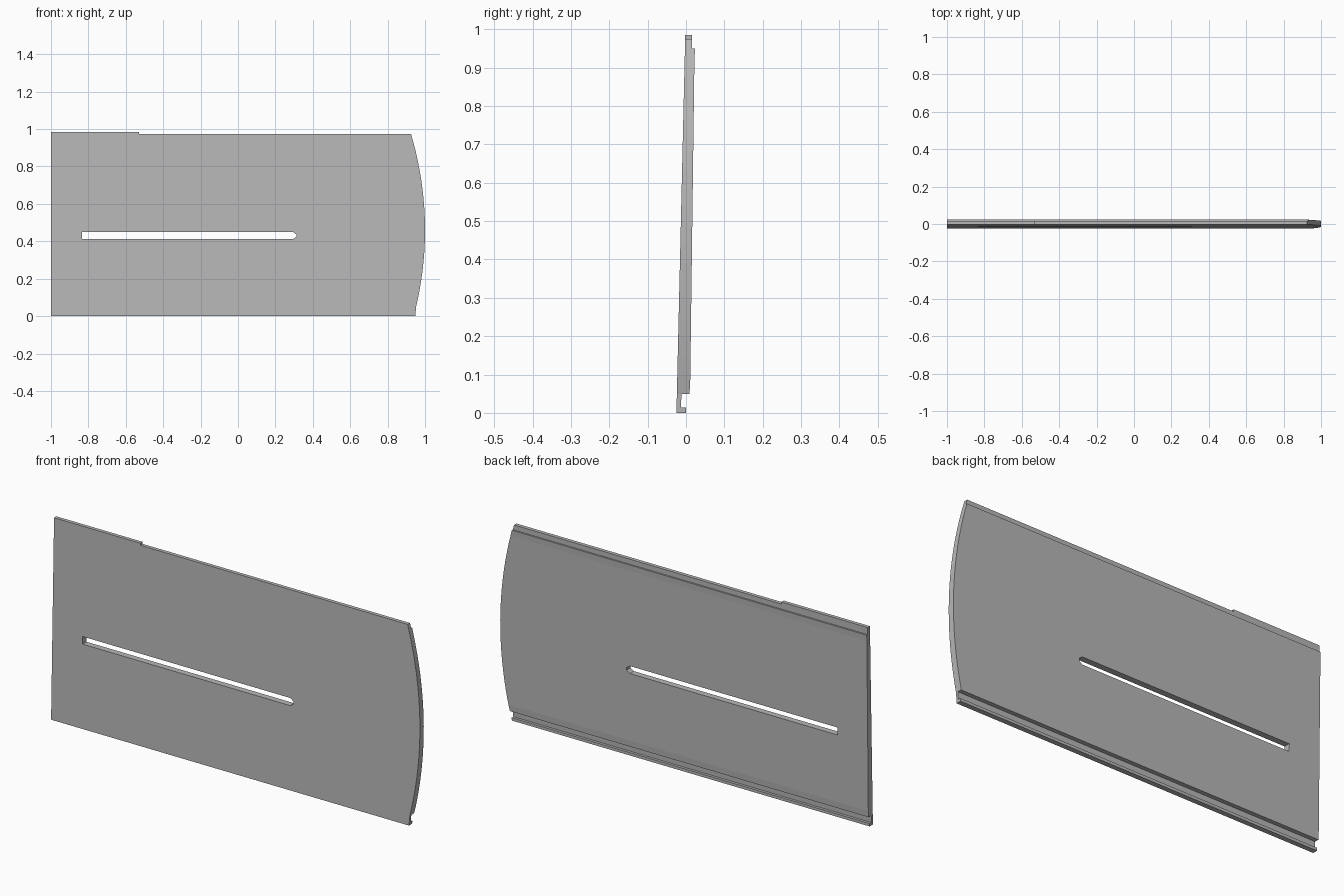
import bpy
import bmesh
from mathutils import Vector

if "Cube" in bpy.data.objects:
    bpy.data.objects.remove(bpy.data.objects["Cube"], do_unlink=True)

grey = bpy.data.materials.new("panel_grey")
grey.use_nodes = True
colour = (0.48, 0.48, 0.48, 1)
grey.diffuse_color = colour
grey.node_tree.nodes["Principled BSDF"].inputs["Base Color"].default_value = colour


def prism(name, points, offset):
    """Extrude a closed polygon along an offset vector."""
    bm = bmesh.new()
    face = bm.faces.new([bm.verts.new(p) for p in points])
    result = bmesh.ops.extrude_face_region(bm, geom=[face])
    moved = [v for v in result["geom"] if isinstance(v, bmesh.types.BMVert)]
    bmesh.ops.translate(bm, vec=Vector(offset), verts=moved)
    bmesh.ops.recalc_face_normals(bm, faces=bm.faces)
    mesh = bpy.data.meshes.new(name)
    bm.to_mesh(mesh)
    bm.free()
    mesh.materials.append(grey)
    obj = bpy.data.objects.new(name, mesh)
    bpy.context.collection.objects.link(obj)
    return obj


def cut(target, cutter, operation):
    mod = target.modifiers.new(cutter.name, "BOOLEAN")
    mod.operation = operation
    mod.solver = "EXACT"
    mod.object = cutter
    cutter.hide_render = True
    bpy.context.view_layer.objects.active = target
    bpy.ops.object.modifier_apply(modifier=mod.name)
    bpy.data.objects.remove(cutter, do_unlink=True)


# Leaning cross-section with a top rebate and a bottom groove
section = [(-0.025, 0), (0, 0), (0, 0.014), (-0.013, 0.014), (-0.012, 0.049),
           (0.009, 0.049), (0.011, 0.08), (0.022, 0.92), (0.0235, 0.95),
           (0.016, 0.95), (0.016, 0.985), (-0.002, 0.985)]
panel = prism("panel", [(-1, y, z) for y, z in section], (2.1, 0, 0))

# Face outline: bowed end and a shallow drop along the top edge
top, steps = 0.975, 20
bow = [(1 - 0.283 * (top * i / steps - 0.46) ** 2, top * i / steps)
       for i in range(steps + 1)]
bow[0] = (bow[0][0], -0.1)
outline = [(-1.1, -0.1)] + bow + [(-0.53, top), (-0.53, 1.1), (-1.1, 1.1)]
cut(panel, prism("outline_cutter", [(x, -0.2, z) for x, z in outline], (0, 0.4, 0)),
    "INTERSECT")

# Long slot, square at one end and chamfered at the other
slot = [(-0.835, 0.412), (0.295, 0.412), (0.312, 0.424), (0.312, 0.436),
        (0.295, 0.449), (-0.835, 0.449)]
cut(panel, prism("slot_cutter", [(x, -0.2, z) for x, z in slot], (0, 0.4, 0)),
    "DIFFERENCE")
